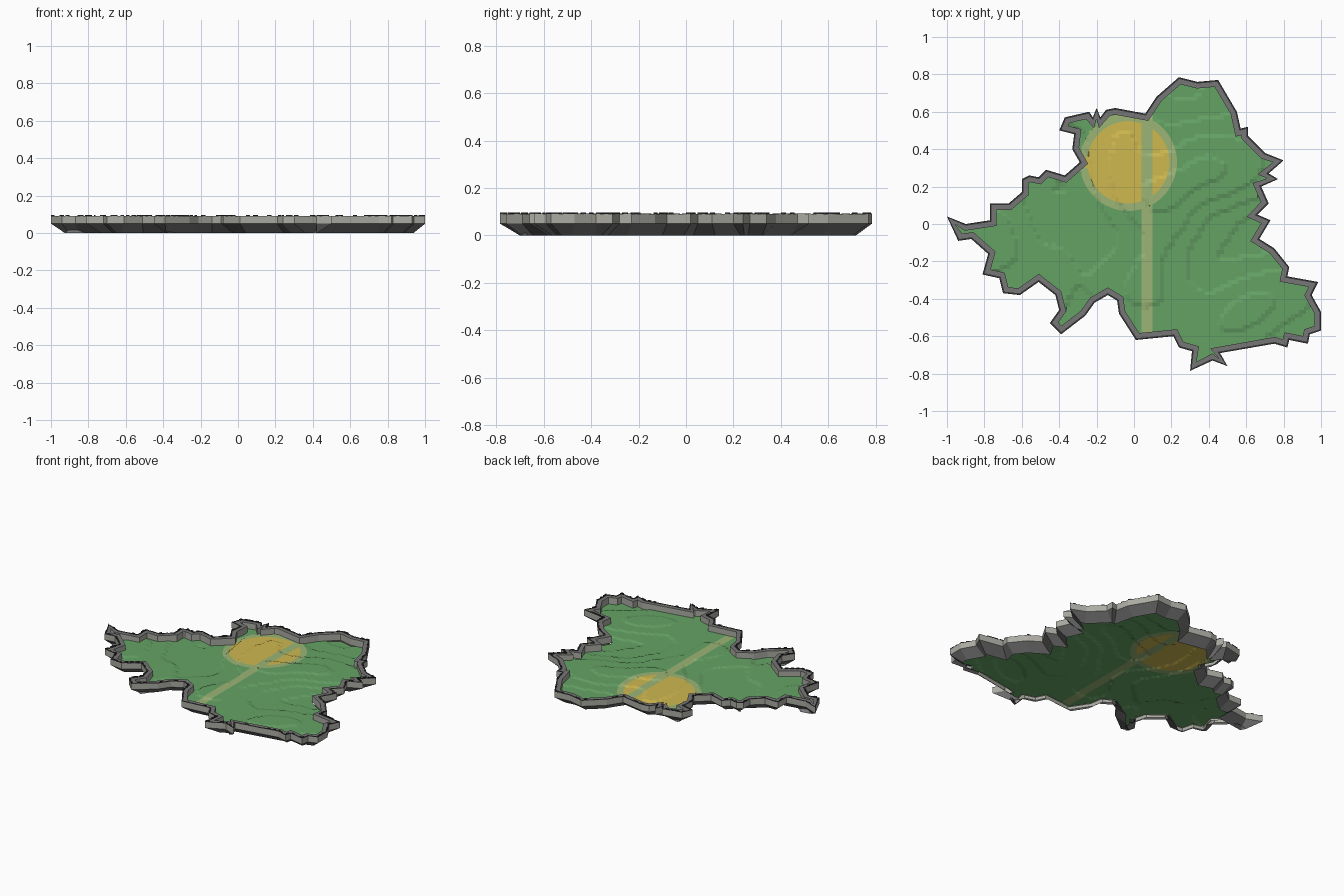
import bpy, bmesh, math, random
from mathutils import Vector, noise, geometry

if "Cube" in bpy.data.objects:
    bpy.data.objects.remove(bpy.data.objects["Cube"])

random.seed(4)


def mat(name, r, g, b):
    m = bpy.data.materials.new(name)
    m.diffuse_color = (r, g, b, 1)
    m.use_nodes = True
    m.node_tree.nodes["Principled BSDF"].inputs["Base Color"].default_value = m.diffuse_color
    return m


grass = mat("grass green", 0.13, 0.36, 0.13)
path = mat("pale path", 0.33, 0.46, 0.18)
sand = mat("sand yellow", 0.62, 0.48, 0.08)
rock = mat("light rock", 0.41, 0.41, 0.37)
scree = mat("dark rock", 0.18, 0.18, 0.18)
edge = mat("charcoal rim", 0.035, 0.035, 0.035)

# island outline seen from above, clockwise from the western tip
OUTLINE = [Vector(p) for p in [
    (-1.0, .04), (-.90, 0), (-.77, .02), (-.77, .11), (-.67, .11), (-.60, .17), (-.60, .24),
    (-.56, .26), (-.51, .25), (-.47, .29), (-.37, .26), (-.29, .33), (-.33, .40), (-.32, .48),
    (-.40, .50), (-.37, .57), (-.24, .60), (-.22, .57), (-.20, .62), (-.18, .57), (-.15, .61),
    (-.10, .62), (.06, .59), (.12, .68), (.24, .785), (.34, .76), (.45, .77), (.55, .60),
    (.57, .51), (.61, .52), (.61, .47), (.70, .38), (.80, .34), (.72, .27), (.77, .24),
    (.68, .20), (.72, .11), (.66, .05), (.73, .02), (.67, -.08), (.75, -.13), (.83, -.23),
    (.82, -.28), (.985, -.31), (.95, -.38), (1.0, -.47), (1.0, -.57), (.94, -.59), (.93, -.64),
    (.83, -.62), (.82, -.66), (.75, -.64), (.46, -.69), (.50, -.76), (.42, -.73), (.30, -.785),
    (.31, -.68), (.24, -.66), (.21, -.60), (.01, -.62), (-.08, -.48), (-.09, -.41), (-.14, -.38),
    (-.21, -.42), (-.26, -.49), (-.39, -.59), (-.45, -.53), (-.40, -.46), (-.42, -.38),
    (-.51, -.31), (-.61, -.38), (-.70, -.37)]]
OUTLINE += [Vector(p) for p in [(-.72, -.29), (-.81, -.27), (-.78, -.16), (-.87, -.08), (-.94, -.09)]]
N = len(OUTLINE)


def inset(d):
    """Outline moved inwards by d, with limited mitres at sharp corners."""
    out = []
    for i, p in enumerate(OUTLINE):
        a = (p - OUTLINE[i - 1]).normalized()
        b = (OUTLINE[(i + 1) % N] - p).normalized()
        n = Vector((a.y + b.y, -a.x - b.x)).normalized()
        c = max(0.6, n.dot(Vector((a.y, -a.x))))
        out.append(p + n * d / c)
    return out


def inside(p, poly):
    hit = False
    for a, b in zip(poly, poly[1:] + poly[:1]):
        if (a.y > p.y) != (b.y > p.y) and p.x < a.x + (p.y - a.y) * (b.x - a.x) / (b.y - a.y):
            hit = not hit
    return hit


def finish(bm, name, mats):
    me = bpy.data.meshes.new(name)
    bm.to_mesh(me)
    bm.free()
    for m in mats:
        me.materials.append(m)
    ob = bpy.data.objects.new(name, me)
    bpy.context.collection.objects.link(ob)


def wall(name, lower, z0, upper, z1, m):
    bm = bmesh.new()
    lo = [bm.verts.new((p.x, p.y, z0)) for p in lower]
    hi = [bm.verts.new((p.x, p.y, z1)) for p in upper]
    for i in range(N):
        j = (i + 1) % N
        bm.faces.new((lo[j], lo[i], hi[i], hi[j]))
    finish(bm, name, [m])


# cliff: undercut slope, vertical band, flat top ledge and inner face
floor = inset(0.035)
wall("cliff_slope", inset(0.062), 0.0, OUTLINE, 0.05, scree)
wall("cliff_band", OUTLINE, 0.05, OUTLINE, 0.09, rock)
wall("cliff_top", OUTLINE, 0.09, floor, 0.09, scree)
wall("cliff_inner_face", floor, 0.09, floor, 0.045, rock)

# uneven dark rim made of short blocks
inner = inset(0.009)
bm = bmesh.new()
for i in range(N):
    j = (i + 1) % N
    k = max(1, round((OUTLINE[j] - OUTLINE[i]).length / 0.018))
    for s in range(k):
        t0, t1 = s / k, (s + 1) / k
        z = random.choice((0.091, 0.092, 0.097))
        ring = [OUTLINE[i].lerp(OUTLINE[j], t0), OUTLINE[i].lerp(OUTLINE[j], t1),
                inner[i].lerp(inner[j], t1), inner[i].lerp(inner[j], t0)]
        lo = [bm.verts.new((p.x, p.y, 0.089)) for p in ring]
        hi = [bm.verts.new((p.x, p.y, z)) for p in ring]
        bm.faces.new(hi)
        bm.faces.new(lo[::-1])
        for a in range(4):
            b = (a + 1) % 4
            bm.faces.new((lo[a], lo[b], hi[b], hi[a]))
bmesh.ops.recalc_face_normals(bm, faces=bm.faces)
finish(bm, "rim", [edge])

# ground: filled outline with two clearing circles, cut into a fine grid
CENTRE = Vector((-0.03, 0.33))
RADII = (0.22, 0.26)
pts, cons = list(floor), []
for r in RADII:
    ring = [CENTRE + Vector((math.cos(a), math.sin(a))) * r
            for a in (math.tau * k / 64 for k in range(64))]
    base = len(pts)
    pts += ring
    ok = [inside(p, floor) for p in ring]
    cons += [(base + k, base + (k + 1) % 64) for k in range(64) if ok[k] and ok[(k + 1) % 64]]
co, _, tris, *_ = geometry.delaunay_2d_cdt(pts, cons, [list(range(N))], 1, 1e-5)
bm = bmesh.new()
vs = [bm.verts.new((p.x, p.y, 0)) for p in co]
for t in tris:
    bm.faces.new([vs[i] for i in t])
STEP = 0.02
for axis, half in ((Vector((1, 0, 0)), 1.0), (Vector((0, 1, 0)), 0.8)):
    for i in range(int(2 * half / STEP) + 1):
        bmesh.ops.bisect_plane(bm, geom=bm.verts[:] + bm.edges[:] + bm.faces[:],
                               plane_co=axis * (i * STEP - half), plane_no=axis, dist=1e-5)


def on_circle(e):
    return any(all(abs((v.co.xy - CENTRE).length - r) < 6e-4 for v in e.verts) for r in RADII)


# merge leftover triangulation so only grid and circle edges stay
spare = [e for e in bm.edges if len(e.link_faces) == 2 and not on_circle(e)
         and all(abs(e.verts[0].co[k] - e.verts[1].co[k]) > 1e-4 for k in (0, 1))]
bmesh.ops.dissolve_edges(bm, edges=spare, use_verts=False)

# paint path and clearing by position
for f in bm.faces:
    f.normal_update()
    if f.normal.z < 0:
        f.normal_flip()
    c = f.calc_center_median()
    d = (c.xy - CENTRE).length
    lane = 0.04 < c.x < 0.10
    f.material_index = 1 if (lane and c.y < 0.59) or 0.22 < d < 0.26 else 2 if d <= 0.22 else 0

# lift into low terraces
for v in bm.verts:
    level = round(3.2 * noise.noise((v.co.x * 2.3 + 5, v.co.y * 2.3, 0.4)))
    v.co.z = 0.051 + 0.006 * max(-2, min(3, level))
finish(bm, "ground", [grass, path, sand])
